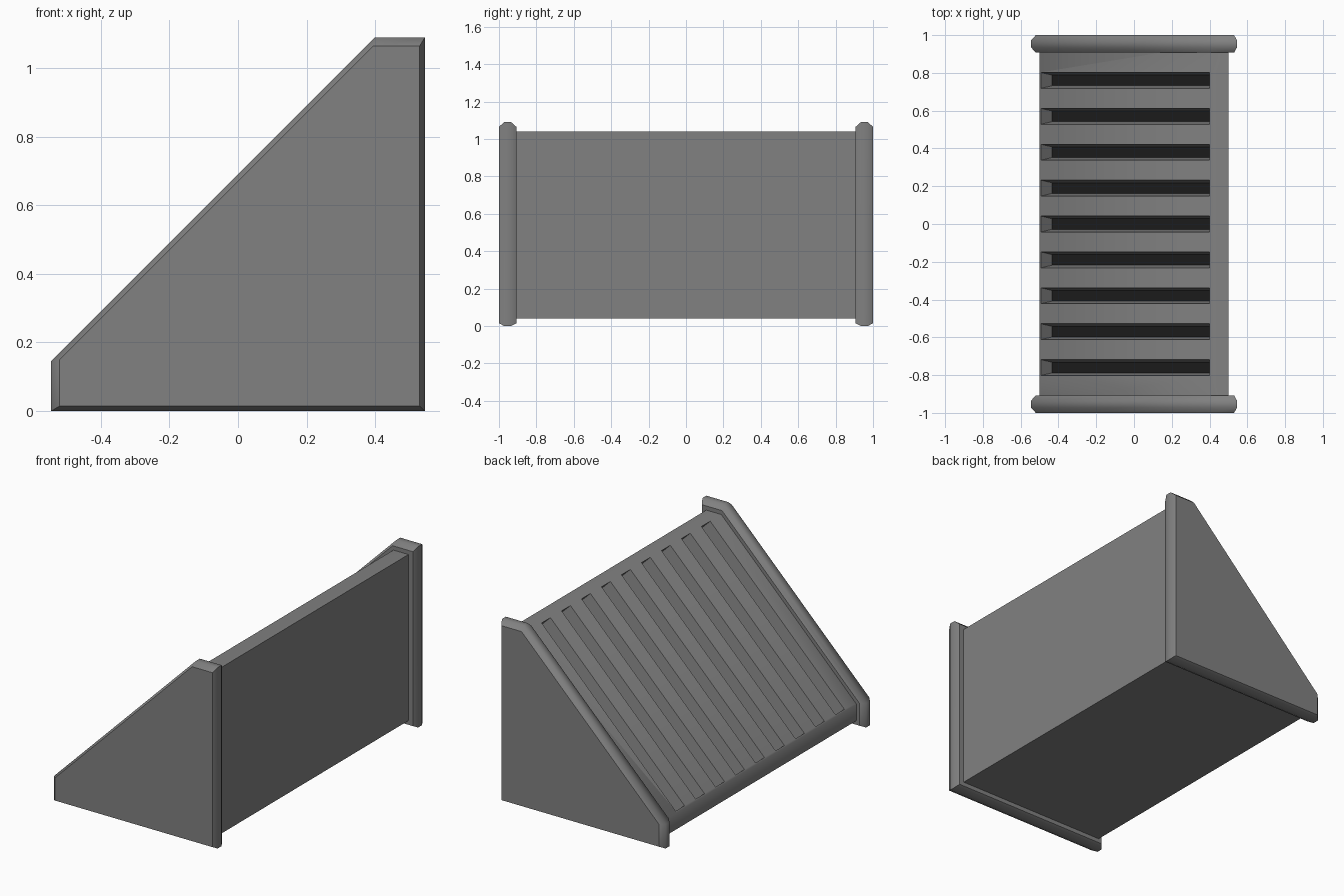
import bpy, bmesh, math

if "Cube" in bpy.data.objects:
    bpy.data.objects.remove(bpy.data.objects["Cube"])


def make_material(name, v):
    mat = bpy.data.materials.new(name)
    mat.diffuse_color = (v, v, v, 1)
    mat.use_nodes = True
    mat.node_tree.nodes["Principled BSDF"].inputs["Base Color"].default_value = mat.diffuse_color
    return mat


# Grey shell and dark slot floors
GREY = make_material("shell_grey", .22)
DARK = make_material("slot_dark", .013)


def add_object(name, bm, angle):
    bmesh.ops.remove_doubles(bm, verts=bm.verts, dist=1e-5)
    bmesh.ops.recalc_face_normals(bm, faces=bm.faces)
    mesh = bpy.data.meshes.new(name)
    bm.to_mesh(mesh)
    bm.free()
    mesh.materials.append(GREY)
    mesh.materials.append(DARK)
    obj = bpy.data.objects.new(name, mesh)
    bpy.context.collection.objects.link(obj)
    bpy.ops.object.select_all(action='DESELECT')
    obj.select_set(True)
    bpy.context.view_layer.objects.active = obj
    bpy.ops.object.shade_smooth_by_angle(angle=math.radians(angle))


def poly(bm, points, material=0):
    face = bm.faces.new([bm.verts.new(p) for p in points])
    face.material_index = material


def loft(bm, rings):
    # Closed tube through matching rings, capped at both ends
    for a, b in zip(rings, rings[1:]):
        for i in range(len(a)):
            j = (i + 1) % len(a)
            poly(bm, [a[i], a[j], b[j], b[i]])
    poly(bm, rings[0])
    poly(bm, rings[-1])


# Two end panels with chamfered rims
outer = [(-.545, 0), (.545, 0), (.545, 1.09), (.40, 1.09), (-.545, .145)]
inner = [(-.52, .015), (.53, .015), (.53, 1.065), (.395, 1.065), (-.52, .15)]
for name, side in (("front_end_panel", -1), ("back_end_panel", 1)):
    bm = bmesh.new()
    loft(bm, [[(x, side * y, z) for x, z in outline] for outline, y in
              ((inner, .907), (outer, .935), (outer, .972), (inner, 1.0))])
    add_object(name, bm, 46)

# Slatted body: wedge profile swept along y, with tapered slots in the slope
plain = [(-.5, .04), (.5, .04), (.5, 1.04), (.4, 1.04), (-.5, .14)]
slotted = plain[:4] + [(-.493, .147)] + plain[4:]
SLOT_EDGE = 3
HALF, FLOOR_HALF, DEPTH = .042, .028, .06
centres = [.19 * i for i in range(-4, 5)]
ys = [-.95] + [c + s * HALF for c in centres for s in (-1, 1)] + [.95]

bm = bmesh.new()
for k, (y0, y1) in enumerate(zip(ys, ys[1:])):
    has_slot = k % 2 == 1
    profile = slotted if has_slot else plain
    for i, (x0, z0) in enumerate(profile):
        x1, z1 = profile[(i + 1) % len(profile)]
        rim = [(x0, y0, z0), (x1, y0, z1), (x1, y1, z1), (x0, y1, z0)]
        if has_slot and i == SLOT_EDGE:
            # Slot walls and dark floor
            c = (y0 + y1) / 2
            floor = [(x + DEPTH, c + (FLOOR_HALF if y > c else -FLOOR_HALF),
                      z - DEPTH) for x, y, z in rim]
            for a in range(4):
                b = (a + 1) % 4
                poly(bm, [rim[a], rim[b], floor[b], floor[a]])
            poly(bm, floor, 1)
        elif not has_slot and i == SLOT_EDGE:
            # Slat between slots, sharing the slot corners on both sides
            low = slotted[4]
            left = [(low[0], y0, low[1])] if k > 0 else []
            right = [(low[0], y1, low[1])] if k < len(ys) - 2 else []
            poly(bm, [rim[0]] + left + [rim[1], rim[2]] + right + [rim[3]])
        else:
            poly(bm, rim)
for y in (ys[0], ys[-1]):
    poly(bm, [(x, y, z) for x, z in plain])
add_object("slotted_body", bm, 50)
